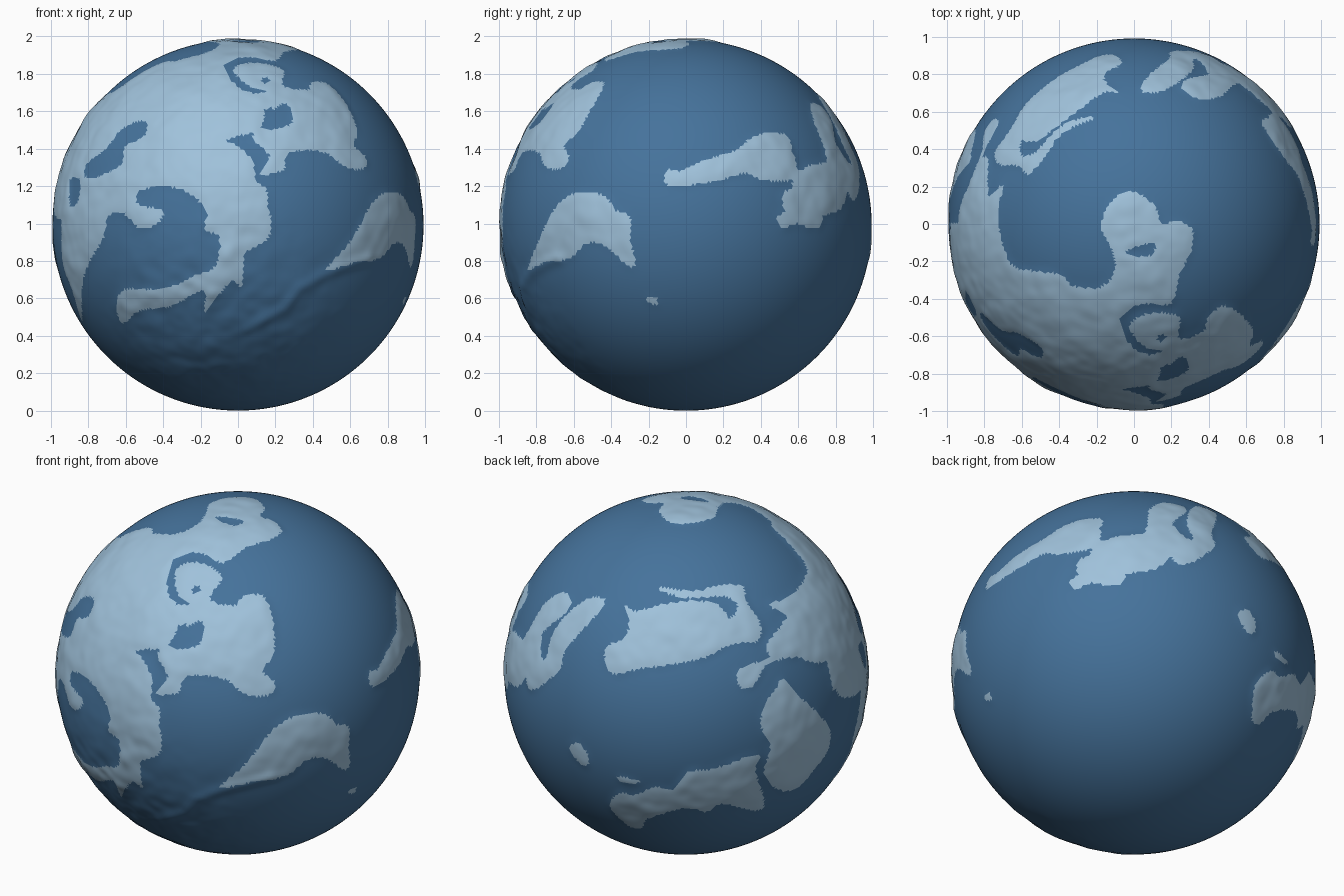
import bpy
import bmesh
import math
from mathutils import Vector, noise

if "Cube" in bpy.data.objects:
    bpy.data.objects.remove(bpy.data.objects["Cube"], do_unlink=True)

RADIUS = 0.992


def flat_material(name, colour):
    material = bpy.data.materials.new(name)
    material.use_nodes = True
    material.diffuse_color = (*colour, 1)
    shader = material.node_tree.nodes["Principled BSDF"]
    shader.inputs["Base Color"].default_value = (*colour, 1)
    shader.inputs["Roughness"].default_value = 0.8
    return material


def drawing_plane(azimuth, elevation):
    """Right, up and outward axes of a plane that faces the globe."""
    turn, tilt = math.radians(azimuth), math.radians(elevation)
    right = Vector((math.cos(turn), math.sin(turn), 0))
    ground = Vector((math.sin(turn), -math.cos(turn), 0))
    outward = ground * math.cos(tilt) + Vector((0, 0, math.sin(tilt)))
    return right, outward.cross(right), outward


def smooth_outline(points, steps=3):
    """Closed curve through the points, given in hundredths of the radius."""
    points = [Vector(p) / 100 for p in points]
    count, curve = len(points), []
    for i in range(count):
        a, b, c, d = (points[(i + k) % count] for k in (-1, 0, 1, 2))
        for step in range(steps):
            t = step / steps
            curve.append(b + ((c - a) * t + (a * 2 - b * 5 + c * 4 - d) * t * t
                              + (b * 3 - a - c * 3 + d) * t ** 3) / 2)
    return curve


def inside(x, y, curve):
    result = False
    previous = curve[-1]
    for point in curve:
        if (point.y > y) != (previous.y > y):
            crossing = (previous.x - point.x) * (y - point.y) / (previous.y - point.y)
            if x < point.x + crossing:
                result = not result
        previous = point
    return result


FRONT = drawing_plane(0, 0)
SIDE = drawing_plane(90, 0)
TOP = drawing_plane(0, 90)
FRONT_OBLIQUE = drawing_plane(30, 25)
BACK_OBLIQUE = drawing_plane(210, 25)
UNDER_OBLIQUE = drawing_plane(150, -25)

# Globe body, with direction of every face
bm = bmesh.new()
bmesh.ops.create_icosphere(bm, subdivisions=7, radius=1)
directions = [(face, face.calc_center_median().normalized()) for face in bm.faces]


def paint(plane, points, slot=1):
    """Mark the faces inside an outline as land (1) or sea (0)."""
    right, up, outward = plane
    curve = smooth_outline(points)
    low_x, high_x = min(p.x for p in curve), max(p.x for p in curve)
    low_y, high_y = min(p.y for p in curve), max(p.y for p in curve)
    for face, direction in directions:
        x = direction.dot(right)
        if not low_x < x < high_x or direction.dot(outward) < 0:
            continue
        y = direction.dot(up)
        if low_y < y < high_y and inside(x, y, curve):
            face.material_index = slot


# Main continent
paint(FRONT, [
    (-40, 84), (-18, 89), (-9, 88), (-4, 78), (4, 72), (13, 68), (12, 52), (-6, 46),
    (1, 42), (8, 34), (10, 23), (15, 20), (16, 10), (18, 1), (15, -9), (4, -15),
    (2, -33), (-4, -30), (-18, -47), (-18, -35), (-37, -44), (-53, -46), (-62, -53),
    (-65, -45), (-62, -35), (-39, -34), (-23, -27), (-12, -22), (-10, -6), (-18, -3),
    (-17, 8), (-28, 18), (-42, 21), (-53, 18), (-54, 11), (-41, 8), (-43, 1),
    (-53, -2), (-61, 6), (-70, 5), (-72, -6), (-80, -20), (-84, -33), (-84, -52),
    (-89, -35), (-94, -22), (-95, -6), (-95, 10), (-100, 18), (-98, 32), (-88, 51),
    (-80, 60), (-66, 65), (-53, 75), (-38, 78)])

# Western end of the main continent
paint(BACK_OBLIQUE, [
    (46, 84), (57, 73), (68, 59), (62, 45), (50, 39), (60, 33), (50, 17), (52, 10),
    (36, 3), (38, -7), (45, -5), (51, 6), (65, 11), (76, 8), (90, 11), (87, -7),
    (93, -10), (99, -4), (104, 18), (92, 51), (74, 78), (57, 89)])

# Polar cap and its bay
paint(TOP, [
    (-18, -2), (-13, 11), (-2, 18), (11, 10), (15, 0), (22, 2), (31, -2), (31, -14),
    (24, -28), (20, -43), (3, -43), (-9, -52), (-9, -60), (-45, -60), (-37, -46),
    (-44, -30), (-35, -33), (-18, -34), (-10, -24), (-13, -11)])
paint(TOP, [(-3, -14), (11, -10), (9, -17), (-2, -17)], 0)

# Eastern peninsula and the land bridge to it
paint(FRONT_OBLIQUE, [
    (-30, 55), (-22, 60), (-11, 58), (-4, 51), (-10, 40), (4, 37), (8, 42), (19, 43),
    (25, 31), (27, 12), (21, 2), (28, -4), (26, -11), (13, -12), (2, -4), (-13, -2),
    (-22, -4), (-25, -12), (-38, -13), (-31, -3), (-38, 9), (-26, 12), (-14, 15),
    (-13, 28), (-23, 24), (-18, 34), (-28, 42)])
paint(FRONT, [(8, 70), (28, 69), (13, 61), (13, 52), (25, 50), (20, 40), (8, 50)])

# Inland lakes
paint(FRONT, [(-50, 56), (-50, 48), (-61, 42), (-63, 32), (-80, 25), (-82, 32),
              (-71, 41), (-62, 52)], 0)
paint(FRONT, [(-90, 24), (-85, 24), (-86, 13), (-90, 10)], 0)
paint(FRONT_OBLIQUE, [(-20, 46), (-16, 47), (-15, 44), (-19, 43)], 0)

# Western island
paint(BACK_OBLIQUE, [
    (60, -1), (67, -9), (76, -17), (84, -28), (83, -39), (76, -50), (67, -61),
    (57, -62), (50, -53), (54, -39), (49, -28), (50, -17), (55, -9)])

# Southern continent and islets
paint(BACK_OBLIQUE, [
    (-35, -74), (-28, -67), (-20, -68), (-9, -63), (1, -64), (10, -54), (24, -52),
    (47, -43), (46, -52), (50, -69), (45, -74), (27, -71), (19, -76), (8, -74),
    (-14, -81), (-17, -86), (-25, -85)])
paint(BACK_OBLIQUE, [(-57, -42), (-51, -41), (-46, -48), (-47, -53), (-53, -50)])
paint(BACK_OBLIQUE, [(-30, -58), (-17, -60), (-20, -62), (-27, -61)])

# Northern continent with its long inlet
paint(BACK_OBLIQUE, [
    (-8, 47), (8, 45), (25, 49), (36, 49), (38, 41), (46, 30), (46, 19), (32, 17),
    (18, 9), (2, 5), (-20, 1), (-31, -2), (-37, 2), (-37, 13), (-27, 18), (-25, 28),
    (-29, 37), (-22, 33), (-8, 37), (10, 40), (24, 38), (30, 31), (34, 38), (26, 43),
    (8, 41), (-7, 44)])

# Back islands
paint(BACK_OBLIQUE, [
    (-100, 4), (-95, 20), (-86, 15), (-81, 25), (-74, 36), (-64, 42), (-59, 38),
    (-61, 31), (-73, 21), (-82, 11), (-82, 1), (-87, -10), (-94, -9), (-102, 0)])
paint(UNDER_OBLIQUE, [
    (-9, 75), (3, 79), (10, 72), (17, 69), (14, 80), (21, 91), (34, 89), (28, 75),
    (29, 67), (17, 57), (7, 54), (1, 60), (-9, 65)])

# Side islands
paint(SIDE, [(-85, -24), (-78, -6), (-70, 10), (-60, 17), (-44, 16), (-38, 8), (-30, 5),
             (-30, -9), (-27, -20), (-31, -22), (-44, -11), (-54, -10), (-62, -18),
             (-76, -20)])
paint(SIDE, [(-10, 30), (-3, 29), (10, 35), (26, 40), (37, 48), (53, 49), (57, 40),
             (59, 25), (42, 24), (32, 28), (18, 24), (-9, 21)])
paint(SIDE, [(53, 18), (63, 19), (73, 5), (70, -2), (58, 2), (52, 10)])
paint(SIDE, [(-22, -40), (-16, -39), (-16, -43)])

# Relief: raised land, rough seabed at the front and a seabed ridge
land = {v: sum(f.material_index for f in v.link_faces) / len(v.link_faces) for v in bm.verts}
for _ in range(2):
    land = {v: (land[v] + sum(land[e.other_vert(v)] for e in v.link_edges))
            / (1 + len(v.link_edges)) for v in bm.verts}

ridge = [Vector(p) / 100 for p in [(5, -56), (25, -45), (33, -34), (48, -26), (70, -18)]]
seabed = Vector((-0.1, -0.8, -0.55)).normalized()
for vert in bm.verts:
    direction = vert.co.normalized()
    bumps = noise.noise(direction * 7) + 0.5 * noise.noise(direction * 15)
    height = land[vert] * (0.005 + 0.006 * bumps)
    height += max(0, direction.dot(seabed) - 0.7) * 0.025 * bumps
    if direction.y < 0:
        flat = Vector((direction.x, direction.z))
        gap = 1
        for a, b in zip(ridge, ridge[1:]):
            t = min(1, max(0, (flat - a).dot(b - a) / (b - a).length_squared))
            gap = min(gap, (flat - a.lerp(b, t)).length)
        height += 0.009 * math.exp(-(gap / 0.03) ** 2)
    vert.co = direction * (RADIUS + height)

for face in bm.faces:
    face.smooth = True
mesh = bpy.data.meshes.new("globe")
bm.to_mesh(mesh)
bm.free()
mesh.materials.append(flat_material("ocean_blue", (0.06, 0.17, 0.33)))
mesh.materials.append(flat_material("land_pale_blue", (0.35, 0.54, 0.71)))
globe = bpy.data.objects.new("globe", mesh)
globe.location.z = RADIUS
bpy.context.collection.objects.link(globe)
